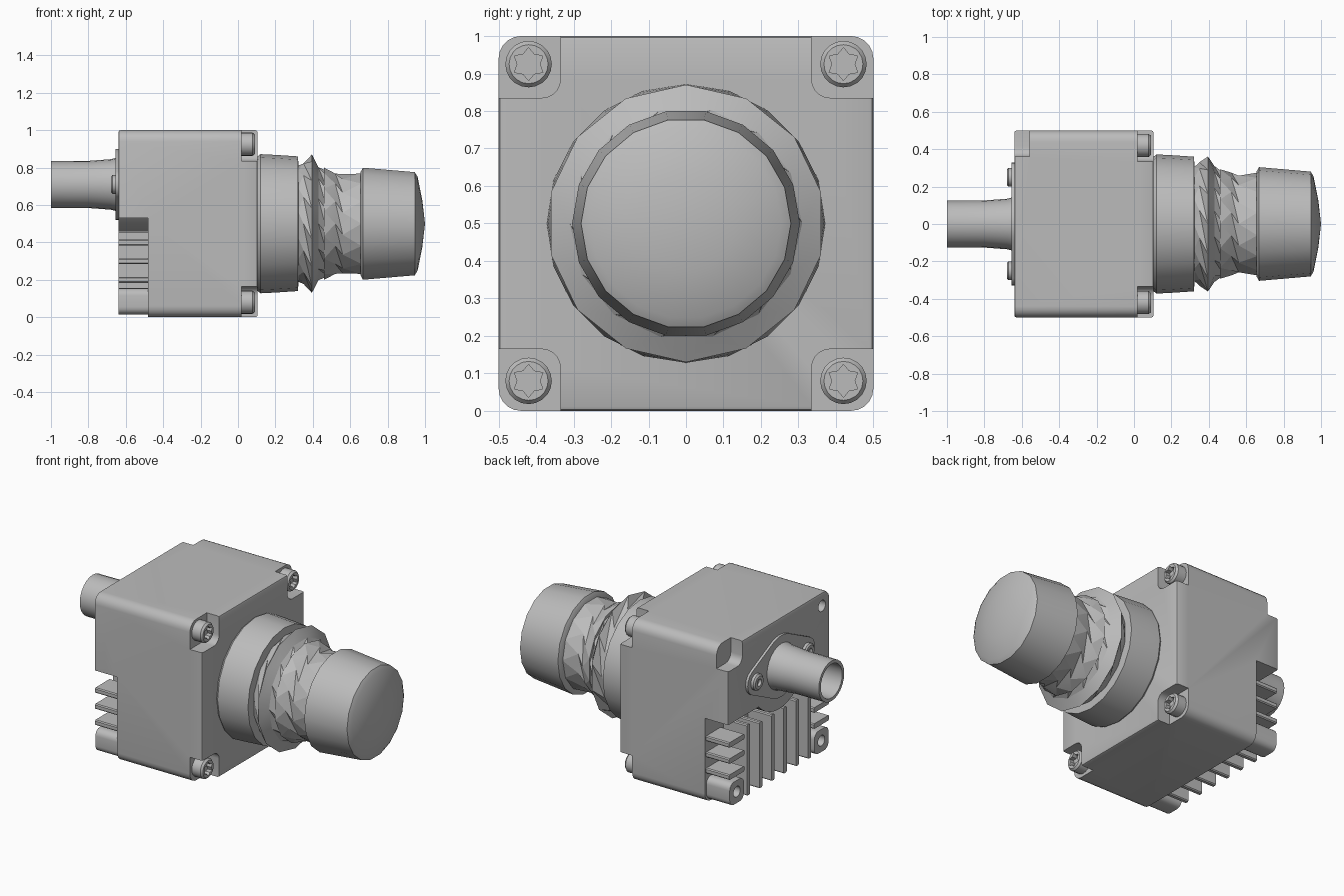
import bpy
import bmesh
from math import sin, cos, pi, radians

old = bpy.data.objects.get("Cube")
if old:
    bpy.data.objects.remove(old)

grey = bpy.data.materials.new("plain_grey")
grey.use_nodes = True
grey.diffuse_color = (0.5, 0.5, 0.5, 1)
grey.node_tree.nodes["Principled BSDF"].inputs["Base Color"].default_value = (0.5, 0.5, 0.5, 1)


def finish(name, bm, angle=30):
    bmesh.ops.recalc_face_normals(bm, faces=bm.faces)
    mesh = bpy.data.meshes.new(name)
    bm.to_mesh(mesh)
    bm.free()
    mesh.materials.append(grey)
    ob = bpy.data.objects.new(name, mesh)
    bpy.context.collection.objects.link(ob)
    shade(ob, angle)
    return ob


def activate(ob):
    bpy.ops.object.select_all(action='DESELECT')
    ob.select_set(True)
    bpy.context.view_layer.objects.active = ob


def shade(ob, angle=30):
    activate(ob)
    bpy.ops.object.shade_smooth_by_angle(angle=radians(angle))


def prism(name, outline, x0, x1, rim=0):
    """Extrude a (y, z) outline along x, optionally rounding both rims."""
    bm = bmesh.new()
    face = bm.faces.new([bm.verts.new((x0, y, z)) for y, z in outline])
    top = bmesh.ops.extrude_face_region(bm, geom=[face])["geom"]
    for v in top:
        if isinstance(v, bmesh.types.BMVert):
            v.co.x = x1
    if rim:
        edges = [e for e in bm.edges if abs(e.verts[0].co.x - e.verts[1].co.x) < 1e-5]
        bmesh.ops.bevel(bm, geom=edges, offset=rim, segments=2, profile=0.5, affect='EDGES')
    return finish(name, bm)


def arc(cy, cz, r, a0, a1, n):
    return [(cy + r * cos(radians(a0 + (a1 - a0) * i / n)),
             cz + r * sin(radians(a0 + (a1 - a0) * i / n))) for i in range(n + 1)]


def rounded(y0, y1, z0, z1, r, n=5):
    return (arc(y1 - r, z1 - r, r, 0, 90, n) + arc(y0 + r, z1 - r, r, 90, 180, n)
            + arc(y0 + r, z0 + r, r, 180, 270, n) + arc(y1 - r, z0 + r, r, 270, 360, n))


def circle(cy, cz, r, n=20):
    return arc(cy, cz, r, 0, 360 - 360 / n, n - 1)


def lathe(name, profile, sides, cy=0, cz=0.5, twist=0, angle=30):
    """Turn (x, radius) points about an axis along x; twist staggers the rings."""
    bm = bmesh.new()
    rings = []
    for k, (x, r) in enumerate(profile):
        turn = twist * (k % 2) * pi / sides
        if r == 0:
            rings.append([bm.verts.new((x, cy, cz))] * sides)
        else:
            rings.append([bm.verts.new((x, cy + r * cos(2 * pi * i / sides + turn),
                                        cz + r * sin(2 * pi * i / sides + turn)))
                          for i in range(sides)])
    for a, b in zip(rings, rings[1:]):
        for i in range(sides):
            j = (i + 1) % sides
            quad = list(dict.fromkeys((a[i], a[j], b[j], b[i])))
            if twist and len(quad) == 4:
                bm.faces.new((quad[0], quad[1], quad[2]))
                bm.faces.new((quad[0], quad[2], quad[3]))
            else:
                bm.faces.new(quad)
    return finish(name, bm, angle)


def cut(ob, cutters):
    for c in cutters:
        activate(ob)
        mod = ob.modifiers.new("cut", 'BOOLEAN')
        mod.operation = 'DIFFERENCE'
        mod.solver = 'EXACT'
        mod.object = c
        bpy.ops.object.modifier_apply(modifier=mod.name)
        bpy.data.objects.remove(c)
    shade(ob)


SIDES = ((-1, "right"), (1, "left"))

# Housing with the fin recess, screw pockets and rear corner notch cut away
housing = prism("housing", rounded(-0.5, 0.5, 0, 1, 0.06), -0.64, 0.105, 0.012)
recess = [(-0.6, -0.1), (0.6, -0.1), (0.6, 0.53), (0.34, 0.53)]
recess += arc(0, 0.71, 0.27, -42, -138, 10) + [(-0.34, 0.53), (-0.6, 0.53)]
cutters = [prism("recess_cutter", recess, -0.8, -0.48)]
for s, _ in SIDES:
    for t in (0, 1):
        ys = sorted((s * 0.335, s * 0.7))
        zs = (0.835, 1.2) if t else (-0.2, 0.165)
        cutters.append(prism("pocket_cutter", rounded(*ys, *zs, 0.05), 0.02, 0.3))
cutters.append(prism("notch_cutter", rounded(0.36, 0.7, 0.86, 1.2, 0.05), -0.8, -0.56))
cutters.append(prism("hole_cutter", circle(-0.42, 0.92, 0.035), -0.8, -0.56))
cut(housing, cutters)

# Four front screws with star sockets
for s, side in SIDES:
    for z, level in ((0.08, "lower"), (0.925, "upper")):
        screw = lathe(f"{level}_{side}_screw",
                      [(0, 0), (0, 0.062), (0.078, 0.062), (0.09, 0.052), (0.09, 0)], 20, s * 0.42, z)
        star = [(s * 0.42 + r * cos(a), z + r * sin(a)) for a, r in
                ((i * pi / 6, 0.044 if i % 2 else 0.03) for i in range(12))]
        cut(screw, [prism("star_cutter", star, 0.06, 0.2)])

# Lens barrel, focus ring, neck and cap
lathe("barrel", [(0.08, 0), (0.08, 0.34), (0.12, 0.372), (0.2, 0.368), (0.32, 0.36),
                 (0.325, 0.3), (0.325, 0)], 20)
lathe("focus_ring", [(0.32, 0), (0.32, 0.31), (0.35, 0.33), (0.395, 0.37),
                     (0.43, 0.31), (0.48, 0.28), (0.48, 0)], 14, twist=1, angle=12)
lathe("neck", [(0.46, 0), (0.46, 0.3), (0.52, 0.275), (0.56, 0.265), (0.66, 0.275),
               (0.66, 0)], 14, twist=1, angle=12)
lathe("lens_cap", [(0.655, 0), (0.655, 0.28), (0.668, 0.304), (0.945, 0.28),
                   (0.96, 0.255), (0.985, 0.13), (1.0, 0)], 18, angle=35)

# Oval flange, its screws and the hollow rear connector
flange = (arc(0.25, 0.71, 0.08, -60, 60, 6) + arc(0, 0.71, 0.19, 60, 120, 6)
          + arc(-0.25, 0.71, 0.08, 120, 240, 6) + arc(0, 0.71, 0.19, 240, 300, 6))
prism("connector_flange", flange, -0.655, -0.63)
lathe("connector", [(-0.64, 0), (-0.64, 0.145), (-0.68, 0.135), (-0.8, 0.126), (-1.0, 0.125),
                    (-1.0, 0.105), (-0.76, 0.105), (-0.76, 0)], 24, 0, 0.71)
for s, side in SIDES:
    lathe(f"{side}_flange_screw", [(-0.64, 0), (-0.64, 0.05), (-0.672, 0.05), (-0.68, 0.04),
                                   (-0.68, 0.022), (-0.662, 0.022), (-0.662, 0)], 16, s * 0.25, 0.71)

# Cooling fins: upright in the middle, level at both sides
for i in range(6):
    y = -0.3 + 0.12 * i
    top = 0.43 if abs(y) < 0.25 else 0.46
    prism(f"upright_fin_{i + 1}", rounded(y - 0.015, y + 0.015, 0.02, top, 0.006, 1), -0.64, -0.47)
for s, side in SIDES:
    ys = sorted((s * 0.34, s * 0.49))
    for i in range(3):
        z = 0.2 + 0.1 * i
        prism(f"{side}_level_fin_{i + 1}", rounded(*ys, z - 0.016, z + 0.016, 0.006, 1), -0.64, -0.47)

    # Mounting post with a bolt hole
    post = prism(f"{side}_mounting_post", rounded(*sorted((s * 0.345, s * 0.485)), 0.015, 0.155, 0.04),
                 -0.64, -0.47)
    cut(post, [prism("bolt_cutter", circle(s * 0.415, 0.085, 0.033), -0.8, -0.53)])
